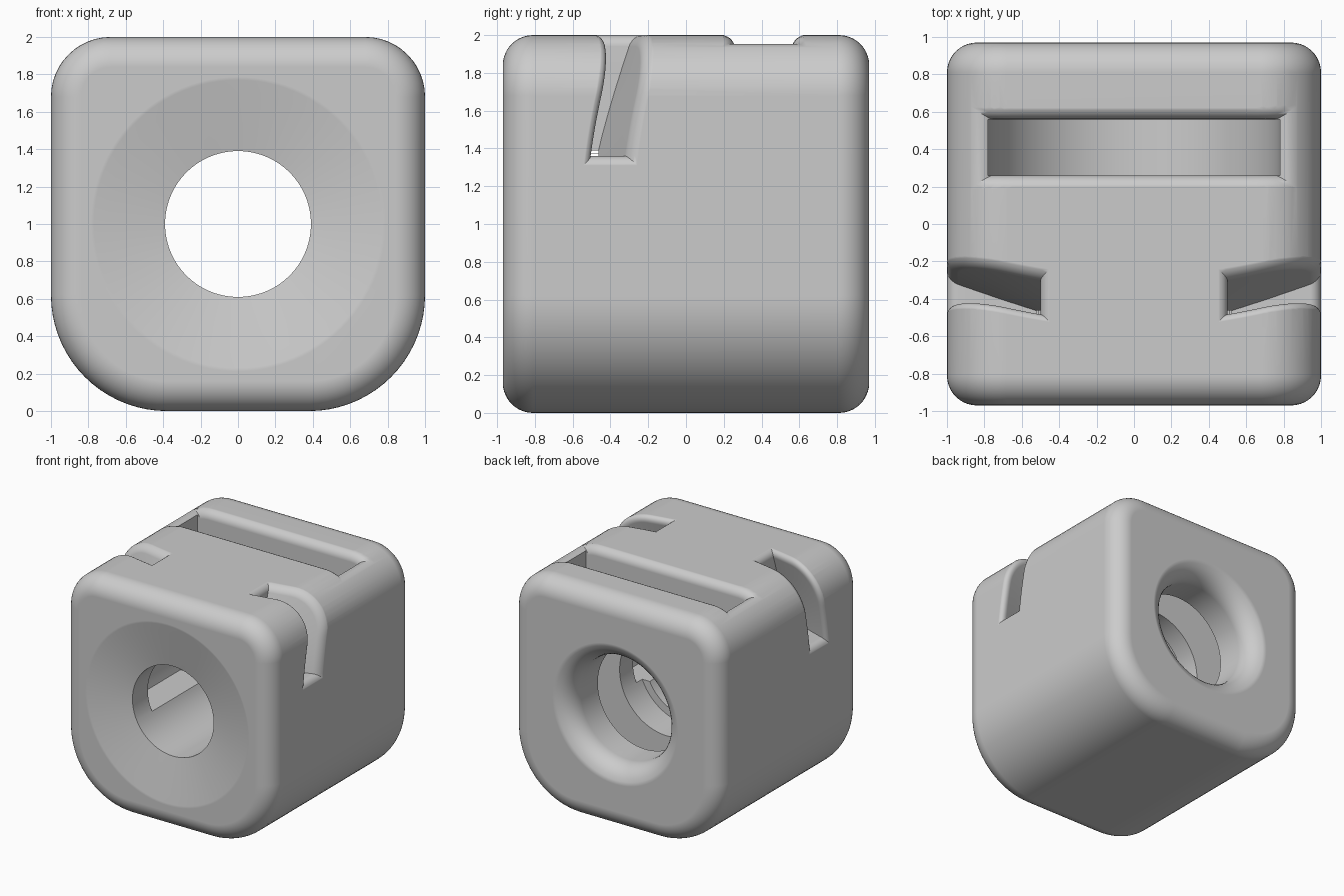
import bpy, bmesh
from math import sin, cos, pi, radians, hypot

old = bpy.data.objects.get("Cube")
if old:
    bpy.data.objects.remove(old, do_unlink=True)

HALF_LEN = 0.97      # half length along y
TOP_R = 0.32         # upper corner radius
LOW_R = 0.62         # lower corner radius
EDGE = 0.16          # rounding of the end faces
BORE = 0.39          # front bore radius
REAR_BORE = 0.455    # rear bore radius

grey = bpy.data.materials.new("light grey")
grey.use_nodes = True
grey.diffuse_color = (0.6, 0.6, 0.6, 1)
grey.node_tree.nodes["Principled BSDF"].inputs["Base Color"].default_value = (0.6, 0.6, 0.6, 1)


def loft(name, loops, strip_caps=False):
    """Skin a list of equal closed loops and cap both ends."""
    bm = bmesh.new()
    rings = [[bm.verts.new(p) for p in loop] for loop in loops]
    n = len(rings[0])
    for a, b in zip(rings, rings[1:]):
        for i in range(n):
            j = (i + 1) % n
            bm.faces.new((a[i], a[j], b[j], b[i]))
    for ring in (rings[0], rings[-1]):
        if strip_caps:
            for i in range(n // 2 - 1):
                bm.faces.new((ring[i], ring[i + 1], ring[n - 2 - i], ring[n - 1 - i]))
        else:
            bm.faces.new(ring)
    bmesh.ops.recalc_face_normals(bm, faces=bm.faces)
    mesh = bpy.data.meshes.new(name)
    bm.to_mesh(mesh)
    bm.free()
    mesh.materials.append(grey)
    obj = bpy.data.objects.new(name, mesh)
    bpy.context.collection.objects.link(obj)
    return obj


def arc(cx, cz, r, start, end, steps):
    return [(cx + r * cos(radians(start + (end - start) * i / steps)),
             cz + r * sin(radians(start + (end - start) * i / steps)))
            for i in range(steps + 1)]


def prism(name, shape, y0, y1):
    return loft(name, [[(x, y, z) for x, z in shape] for y in (y0, y1)])


def lip(f, steps=7):
    """Rounded mouth of a cut: (height above surface, extra width), outside in."""
    a0 = radians(20)
    pts = [(-f * (1 - cos(a0)) + 0.05 * sin(a0), f * (1 - sin(a0)) + 0.05 * cos(a0))]
    for i in range(steps + 1):
        a = a0 + (pi / 2 - a0) * i / steps
        pts.append((-f * (1 - cos(a)), f * (1 - sin(a))))
    return pts


# Block body with rounded corners and rounded end faces
def section(inset):
    t, b = TOP_R - inset, LOW_R - inset
    xt, xb = 1 - TOP_R, 1 - LOW_R
    return (arc(xt, 2 - TOP_R, t, 0, 90, 12) + arc(-xt, 2 - TOP_R, t, 90, 180, 12)
            + arc(-xb, LOW_R, b, 180, 270, 18) + arc(xb, LOW_R, b, 270, 360, 18))


ends = [(EDGE * (1 - sin(pi * i / 20)), HALF_LEN - EDGE * (1 - cos(pi * i / 20)))
        for i in range(11)]
stations = [(d, -y) for d, y in ends] + [(d, y) for d, y in reversed(ends)]
body = loft("block_body", [[(x, y, z) for x, z in section(d)] for d, y in stations])

# Stepped bore with a shallow front dish and a rounded rear mouth
bore_profile = [(0.84, -0.982), (0.77, -0.966), (0.70, -0.953), (BORE, -0.89),
                (BORE, 0.0), (REAR_BORE, 0.0)]
bore_profile += [(REAR_BORE + e, HALF_LEN + d) for d, e in reversed(lip(0.18))]
bore = loft("bore_cutter", [[(x, y, z) for x, z in arc(0, 1, r, 0, 356.25, 95)]
                            for r, y in bore_profile])

# Round-bottomed disc slot open to the top
disc_slot = prism("disc_slot_cutter",
                  arc(0, 1, 0.78, 180, 360, 48) + [(0.78, 2.2), (-0.78, 2.2)], 0.26, 0.56)

# Inner chamber behind the front wall
chamber = prism("chamber_cutter", arc(0, 1, 0.634, -16, 196, 56), -0.68, 0.08)


def outline(s, d):
    """Point on the body outline, s along from x = 0 on top, d outward."""
    flat, bend = 1 - TOP_R, TOP_R * pi / 2
    side, s = (1 if s > 0 else -1), abs(s)
    if s < flat:
        return side * s, 2 + d
    if s < flat + bend:
        a = pi / 2 - (s - flat) / TOP_R
        return side * (flat + (TOP_R + d) * cos(a)), 2 - TOP_R + (TOP_R + d) * sin(a)
    return side * (1 + d), 2 - TOP_R - (s - flat - bend)


STEPS = 32


# Rounded mouth of the disc slot, following the curved top
def mouth_loop(d, e):
    reach = 0.782 + 1.5 * e
    path = [outline(reach * (2 * i / STEPS - 1), d) for i in range(STEPS + 1)]
    return ([(x, 0.26 - e, z) for x, z in path]
            + [(x, 0.56 + e, z) for x, z in reversed(path)])


mouth = loft("slot_mouth_cutter",
             [mouth_loop(*lv) for lv in lip(0.075) + [(-0.10, -0.02)]], True)

# Conical side slots wrapping over the upper corners
SLOT_X, SLOT_Z = 0.5, 1.36
SLOT_END = 1 - TOP_R + TOP_R * pi / 2 + (2 - TOP_R - SLOT_Z)


def slot_loop(side, d, e, scale):
    front, back = [], []
    for i in range(STEPS + 1):
        x, z = outline(SLOT_X - e + (SLOT_END - SLOT_X + 2 * e) * i / STEPS, d)
        x = SLOT_X + (x - SLOT_X) * scale
        z = SLOT_Z + (z - SLOT_Z) * scale
        y = -0.47 + 0.375 * (hypot(x, z - 1) - 0.616)
        front.append((side * x, y - 0.185 - e, z))
        back.append((side * x, y + e, z))
    return front + back[::-1]


slot_levels = [(d, e, 1) for d, e in lip(0.06)]
slot_levels += [(-0.06, 0, k) for k in (0.8, 0.6, 0.4, 0.2, 0.03)]
side_slots = [loft(name, [slot_loop(side, *lv) for lv in slot_levels], True)
              for name, side in (("left_slot_cutter", 1), ("right_slot_cutter", -1))]

# Carve every cut out of the body
bpy.ops.object.select_all(action='DESELECT')
bpy.context.view_layer.objects.active = body
body.select_set(True)
for cutter in [bore, disc_slot, mouth, chamber] + side_slots:
    cutter.hide_render = True
    cut = body.modifiers.new("cut", 'BOOLEAN')
    cut.operation = 'DIFFERENCE'
    cut.solver = 'EXACT'
    cut.object = cutter
    bpy.ops.object.modifier_apply(modifier=cut.name)
    bpy.data.objects.remove(cutter, do_unlink=True)

bpy.ops.object.shade_smooth_by_angle(angle=radians(30))
weighted = body.modifiers.new("even shading", 'WEIGHTED_NORMAL')
weighted.keep_sharp = True
